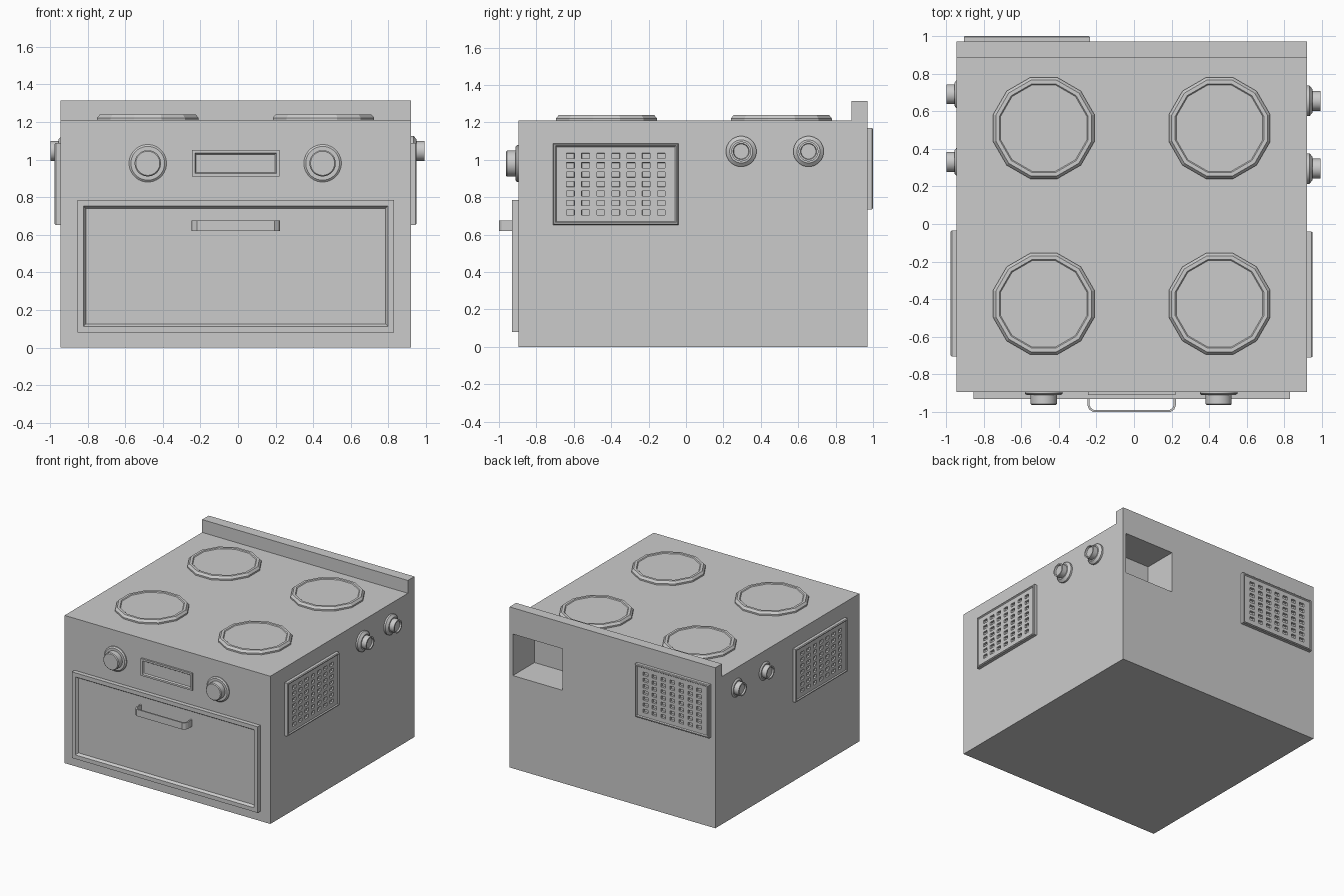
import bpy, bmesh
from math import radians, pi, cos, sin
from mathutils import Matrix

if "Cube" in bpy.data.objects:
    bpy.data.objects.remove(bpy.data.objects["Cube"])

X0, X1, Y0, Y1 = -0.945, 0.92, -0.895, 0.97   # body extents
TOP = 1.21
# face: (turn about z, distance of the face from the origin)
FACES = {"front": (0, -Y0), "right": (90, X1), "back": (180, Y1), "left": (270, -X0)}


def on_face(face, u, v, lift=0.0):
    """Local x runs across the face, y up, z outward."""
    turn, dist = FACES[face]
    return (Matrix.Rotation(radians(turn), 4, 'Z') @ Matrix.Rotation(radians(90), 4, 'X')
            @ Matrix.Translation((u, v, dist + lift)))


def finish(name, bm, matrix=Matrix.Identity(4), smooth=False):
    mesh = bpy.data.meshes.new(name)
    bm.to_mesh(mesh)
    bm.free()
    obj = bpy.data.objects.new(name, mesh)
    obj.matrix_world = matrix
    bpy.context.collection.objects.link(obj)
    bpy.context.view_layer.objects.active = obj
    if smooth:
        bpy.ops.object.select_all(action='DESELECT')
        obj.select_set(True)
        bpy.ops.object.shade_smooth_by_angle(angle=radians(30))
    return obj


def loft(loops, cap=True):
    bm = bmesh.new()
    rings = [[bm.verts.new(p) for p in loop] for loop in loops]
    n = len(rings[0])
    for a, b in zip(rings, rings[1:]):
        for i in range(n):
            j = (i + 1) % n
            bm.faces.new((a[i], a[j], b[j], b[i]))
    bm.faces.new(rings[0][::-1])
    if cap:
        bm.faces.new(rings[-1])
    bm.normal_update()
    return bm


def disc(profile, n):
    """Stacked polygons from (radius, height) pairs."""
    return loft([[(r * cos(2 * pi * (i + .5) / n), r * sin(2 * pi * (i + .5) / n), h)
                  for i in range(n)] for r, h in profile])


def panel(w, d, profile, cap=True):
    """Nested rectangles from (inset, height) pairs."""
    return loft([[(sx * (w / 2 - i), sy * (d / 2 - i), h)
                  for sx, sy in ((-1, -1), (1, -1), (1, 1), (-1, 1))]
                 for i, h in profile], cap)


# Body with raised back edge, as one side profile
side = [(Y0, 0), (Y1, 0), (Y1, 1.315), (0.885, 1.315), (0.885, TOP), (Y0, TOP)]
body = finish("body", loft([[(x, y, z) for y, z in side] for x in (X0, X1)]))

# Recess cut into the back
cutter = finish("recess_cutter", panel(0.45, 0.34, [(0, -0.28), (0, 0.05)]),
                on_face("back", -0.665, 0.93))
cutter.hide_render = True
cut = body.modifiers.new("recess", 'BOOLEAN')
cut.operation, cut.object, cut.solver = 'DIFFERENCE', cutter, 'EXACT'
bpy.context.view_layer.objects.active = body
bpy.ops.object.modifier_apply(modifier="recess")
bpy.data.objects.remove(cutter)

# Four twelve-sided hot plates
for x in (-0.48, 0.455):
    for y in (-0.425, 0.51):
        bm = disc([(0.279, 0), (0.279, 0.012), (0.264, 0.03), (0.244, 0.03), (0.238, 0.024)], 12)
        finish("hot_plate", bm, Matrix.Translation((x, y, TOP)))

# Oven door and display
finish("oven_door", panel(1.685, 0.705, [(0, 0), (0, 0.035), (0.033, 0.035), (0.046, 0.015)]),
       on_face("front", -0.0125, 0.4325))
finish("display", panel(0.465, 0.14, [(0, 0), (0, 0.015), (0.015, 0.015), (0.022, 0.004)]),
       on_face("front", -0.0125, 0.98))

# Door handle: a bent strip
half = [(0.229, -0.91), (0.229, -0.965), (0.222, -0.982), (0.205, -0.994)]
path = [(-x, y) for x, y in half] + half[::-1]
bm = bmesh.new()
strip = [[bm.verts.new((x - 0.0125, y, z)) for x, y in path] for z in (0.62, 0.675)]
for i in range(len(path) - 1):
    bm.faces.new((strip[0][i], strip[0][i + 1], strip[1][i + 1], strip[1][i]))
handle = finish("door_handle", bm)
solid = handle.modifiers.new("thickness", 'SOLIDIFY')
solid.thickness, solid.offset = 0.012, 0

# Front knobs
for x in (-0.48, 0.45):
    bm = disc([(0.1, 0), (0.1, 0.008), (0.09, 0.016), (0.07, 0.016), (0.07, 0.062), (0.064, 0.068)], 32)
    finish("front_knob", bm, on_face("front", x, 0.98), True)

# Side knobs, sunk a little deeper on the left
for face, us, lift in (("right", (0.295, 0.655), 0), ("left", (-0.33, -0.69), -0.02)):
    for u in us:
        bm = disc([(0.082, 0), (0.082, 0.014), (0.062, 0.03), (0.053, 0.03),
                   (0.053, 0.072), (0.043, 0.072), (0.04, 0.06)], 24)
        finish("side_knob", bm, on_face(face, u, 1.045, lift), True)


# Vents: framed plate with a 7 x 7 grid of slots
def cuts(size, step, slot):
    mids = [(k - 3) * step for k in range(7)]
    return [-size / 2] + [m + s * slot / 2 for m in mids for s in (-1, 1)] + [size / 2]


def vent(face, u, v, w=0.67, h=0.435):
    rim = 0.018
    bm = panel(w, h, [(0, 0), (0, 0.024), (0.005, 0.03), (0.012, 0.03), (rim, 0.022)], False)
    xs, ys = cuts(w - 2 * rim, 0.081, 0.042), cuts(h - 2 * rim, 0.0505, 0.028)
    grid = [[bm.verts.new((x, y, 0.022)) for x in xs] for y in ys]
    slots = []
    for j in range(len(ys) - 1):
        for i in range(len(xs) - 1):
            f = bm.faces.new((grid[j][i], grid[j][i + 1], grid[j + 1][i + 1], grid[j + 1][i]))
            if i % 2 and j % 2:
                slots.append(f)
    bm.normal_update()
    bmesh.ops.inset_individual(bm, faces=slots, thickness=0.001, depth=-0.018)
    finish(face + "_vent", bm, on_face(face, u, v))


vent("right", -0.375, 0.87)
vent("left", 0.37, 0.87)
vent("back", 0.57, 0.9525)
